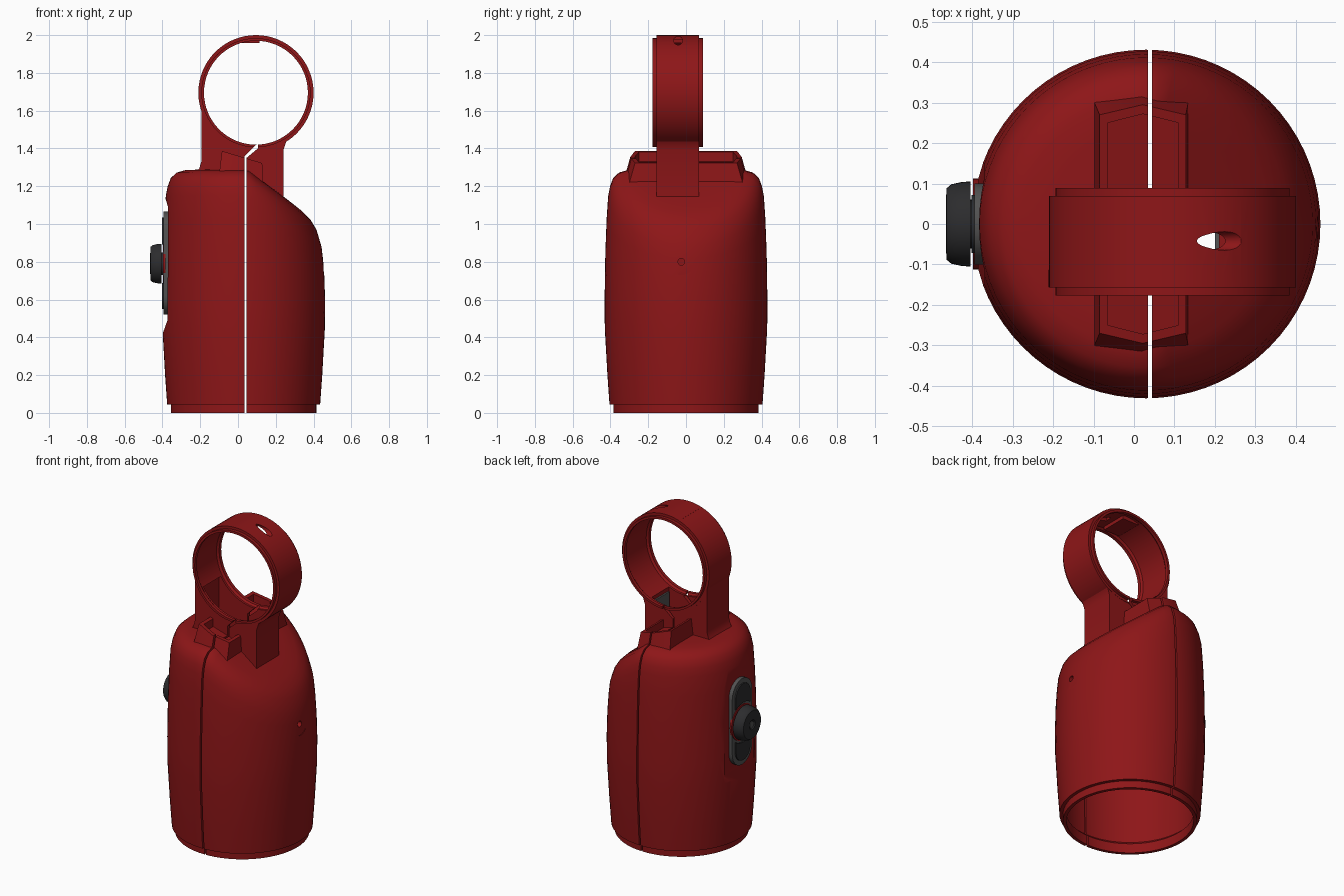
import bpy, bmesh, math
from mathutils import Matrix

cube = bpy.data.objects.get("Cube")
if cube:
    bpy.data.objects.remove(cube, do_unlink=True)


def material(name, rgb):
    m = bpy.data.materials.new(name)
    m.use_nodes = True
    m.diffuse_color = (*rgb, 1)
    m.node_tree.nodes["Principled BSDF"].inputs["Base Color"].default_value = (*rgb, 1)
    return m


RED = material("deep red", (0.27, 0.008, 0.009))
GREY = material("mid grey", (0.085, 0.085, 0.085))
BLACK = material("charcoal", (0.025, 0.025, 0.027))
ALONG_Y = Matrix.Rotation(-math.pi / 2, 4, 'X')   # profile height becomes +y
ALONG_X = Matrix.Rotation(-math.pi / 2, 4, 'Y')   # profile height becomes -x


def finish(bm, name, mat):
    bmesh.ops.recalc_face_normals(bm, faces=bm.faces)
    mesh = bpy.data.meshes.new(name)
    bm.to_mesh(mesh)
    bm.free()
    mesh.materials.append(mat)
    ob = bpy.data.objects.new(name, mesh)
    bpy.context.collection.objects.link(ob)
    return ob


def loft(name, loops, mat=RED):
    """Closed solid through two or more loops of equal length."""
    bm = bmesh.new()
    rows = [[bm.verts.new(p) for p in loop] for loop in loops]
    n = len(rows[0])
    for a, b in zip(rows, rows[1:]):
        for i in range(n):
            j = (i + 1) % n
            bm.faces.new((a[i], a[j], b[j], b[i]))
    bm.faces.new(rows[0])
    bm.faces.new(rows[-1])
    return finish(bm, name, mat)


def prism_y(name, outline, y0, y1, mat=RED):
    return loft(name, [[(x, y, z) for x, z in outline] for y in (y0, y1)], mat)


def box(name, x0, x1, y0, y1, z0, z1, mat=RED):
    return prism_y(name, [(x0, z0), (x1, z0), (x1, z1), (x0, z1)], y0, y1, mat)


def lathe(name, profile, mat=RED, matrix=Matrix(), centre=(0, 0, 0), n=64, closed=False, bend=None):
    """Revolve (radius, height) points; zero radius makes a pole."""
    bm = bmesh.new()
    rows = []
    for r, h in profile:
        angles = [2 * math.pi * i / n for i in range(n)] if r else [0]
        rows.append([bm.verts.new((r * math.cos(a), r * math.sin(a), h)) for a in angles])
    pairs = list(zip(rows, rows[1:]))
    if closed:
        pairs.append((rows[-1], rows[0]))
    for a, b in pairs:
        for i in range(n):
            j = (i + 1) % n
            quad = [a[i % len(a)], a[j % len(a)], b[j % len(b)], b[i % len(b)]]
            bm.faces.new(list(dict.fromkeys(quad)))
    bmesh.ops.transform(bm, matrix=Matrix.Translation(centre) @ matrix, verts=bm.verts)
    if bend:
        for v in bm.verts:
            v.co.z = bend(v.co)
    return finish(bm, name, mat)


def disc(name, r, h0, h1, mat=RED, matrix=ALONG_X, centre=(0, 0, 0), n=48):
    return lathe(name, [(0, h0), (r, h0), (r, h1), (0, h1)], mat, matrix, centre, n)


def cut(ob, *cutters):
    for c in cutters:
        c.hide_render = True
        mod = ob.modifiers.new("cut", 'BOOLEAN')
        mod.operation, mod.solver, mod.object = 'DIFFERENCE', 'EXACT', c
        bpy.context.view_layer.objects.active = ob
        bpy.ops.object.modifier_apply(modifier=mod.name)


def stadium(half_width, z0, z1, x, n=12):
    pts = []
    for zc, start in ((z1 - half_width, 0), (z0 + half_width, math.pi)):
        for i in range(n + 1):
            a = start + math.pi * i / n
            pts.append((x, half_width * math.cos(a), zc + half_width * math.sin(a)))
    return pts


# Housing: thin shell, open below, with the +x side of the crown sloping down
def slope(co):
    weight = min(1, max(0, (co.z - 0.6) / 0.6))
    return co.z - 0.75 * max(0, co.x - 0.05) * weight


inner = [(0, 1.25), (0.06, 1.25), (0.16, 1.25), (0.26, 1.25), (0.33, 1.24), (0.37, 1.19),
         (0.385, 1.0), (0.392, 0.7), (0.392, 0.45), (0.385, 0.08), (0.365, 0.06), (0.365, 0)]
outer = [(0.385, 0), (0.385, 0.045), (0.405, 0.045), (0.416, 0.2), (0.43, 0.45), (0.431, 0.6),
         (0.427, 0.85), (0.42, 1.03), (0.412, 1.15), (0.402, 1.2), (0.386, 1.243), (0.355, 1.272),
         (0.31, 1.285), (0.24, 1.288), (0.16, 1.288), (0.08, 1.288), (0, 1.288)]
housing = lathe("housing", inner + outer, centre=(0.03, 0, 0), n=72, bend=slope)

# Collar ring with a stepped lip on each side
CX, CZ = 0.095, 1.695
half = [(0.285, 0.1), (0.275, 0.112), (0.275, 0.133), (0.289, 0.133), (0.289, 0.113), (0.305, 0.113)]
ring = lathe("collar_ring", [(r, -h) for r, h in half] + [(r, h) for r, h in reversed(half)],
             matrix=ALONG_Y, centre=(CX, -0.044, CZ), closed=True)

# Neck joining ring and housing
neck = prism_y("neck", [(-0.23, 1.26), (-0.205, 1.295), (-0.194, 1.33), (-0.194, 1.62), (0.05, 1.6),
                        (0.285, 1.47), (0.255, 1.435), (0.24, 1.39), (0.24, 1.12), (0.05, 1.26)],
               -0.156, 0.068)

# Ridge running front to back across the crown, with a shallow pocket
def ridge_loop(x0, x1, y, tip, height):
    mid = (x0 + x1) / 2
    plan = [(x0, -y), (mid, -tip), (x1, -y), (x1, y), (mid, tip), (x0, y)]
    return [(px, py, height(px)) for px, py in plan]


def crown(x):
    return 1.265 - 0.75 * max(0, x - 0.05)


def ridge_top(x):
    return 1.385 - 0.3 * (x + 0.08)


ridge = loft("crown_ridge", [ridge_loop(-0.1, 0.135, 0.305, 0.32, crown),
                             ridge_loop(-0.085, 0.128, 0.27, 0.295, ridge_top)])
pocket = loft("pocket_cutter", [ridge_loop(-0.065, 0.11, 0.25, 0.272, lambda x: ridge_top(x) - 0.05),
                                ridge_loop(-0.065, 0.11, 0.25, 0.272, lambda x: ridge_top(x) + 0.05)])

# Cutters: seam between the halves, ring bore, neck duct, holes, switch recess
seam = prism_y("seam_cutter", [(0.035, -0.1), (0.045, -0.1), (0.045, 1.35), (0.105, 1.4),
                               (0.105, 1.425), (0.09, 1.415), (0.035, 1.36)], -0.6, 0.6)
bore = disc("bore_cutter", 0.287, -0.5, 0.5, matrix=ALONG_Y, centre=(CX, 0, CZ), n=64)
duct = box("duct_cutter", -0.165, 0.21, -0.13, 0.043, 1.0, 1.55)
slot = disc("slot_cutter", 0.023, -0.5, -0.155, centre=(0, -0.042, 1.971), n=24)
screw = disc("screw_cutter", 0.018, -0.6, -0.3, centre=(0, -0.025, 0.8), n=20)
spot = disc("spot_cutter", 0.07, -0.6, -0.4535, centre=(0, -0.025, 0.8), n=32)
recess = prism_y("recess_cutter", [(-0.6, 0.41), (-0.402, 0.41), (-0.37, 0.5), (-0.37, 1.09),
                                   (-0.392, 1.16), (-0.6, 1.16)], -0.15, 0.15)
cut(housing, recess, duct, screw, spot, seam)
cut(ring, duct, slot, seam)
cut(neck, bore, duct, seam)
cut(ridge, pocket, duct, seam)

# Small locating tab under the top of the ring, and liner inside the duct
tab = box("ring_tab", 0.0, 0.115, -0.13, 0.04, 1.957, 1.985)
liner = box("duct_liner", 0.2, 0.212, -0.12, 0.035, 1.2, 1.41, GREY)

# Switch panel on the -x side: plate, two pads around the knob
plate = loft("switch_plate", [stadium(0.1, 0.52, 1.065, x) for x in (-0.36, -0.394)], GREY)
pads = loft("switch_pads", [stadium(0.072, 0.55, 1.035, x) for x in (-0.38, -0.402)], BLACK)
KNOB = (0, 0, 0.79)
clearance = disc("pad_cutter", 0.125, 0.3, 0.5, centre=KNOB)
cut(pads, clearance)
washer = disc("knob_washer", 0.112, 0.385, 0.398, RED, centre=KNOB)
knob = lathe("knob", [(0, 0.392), (0.06, 0.392), (0.06, 0.404), (0.105, 0.404), (0.104, 0.425),
                      (0.098, 0.452), (0.088, 0.464), (0.03, 0.465), (0.025, 0.458), (0, 0.458)],
             BLACK, ALONG_X, KNOB, 40)
knob_screw = disc("knob_screw", 0.02, 0.455, 0.462, GREY, centre=KNOB, n=20)

# Remove cutters, then smooth while keeping hard edges
for c in (seam, bore, duct, slot, screw, spot, recess, pocket, clearance):
    bpy.data.objects.remove(c, do_unlink=True)
bpy.ops.object.select_all(action='DESELECT')
for ob in (housing, ring, neck, ridge, plate, pads, washer, knob):
    ob.select_set(True)
bpy.context.view_layer.objects.active = housing
bpy.ops.object.shade_smooth_by_angle(angle=math.radians(30))
